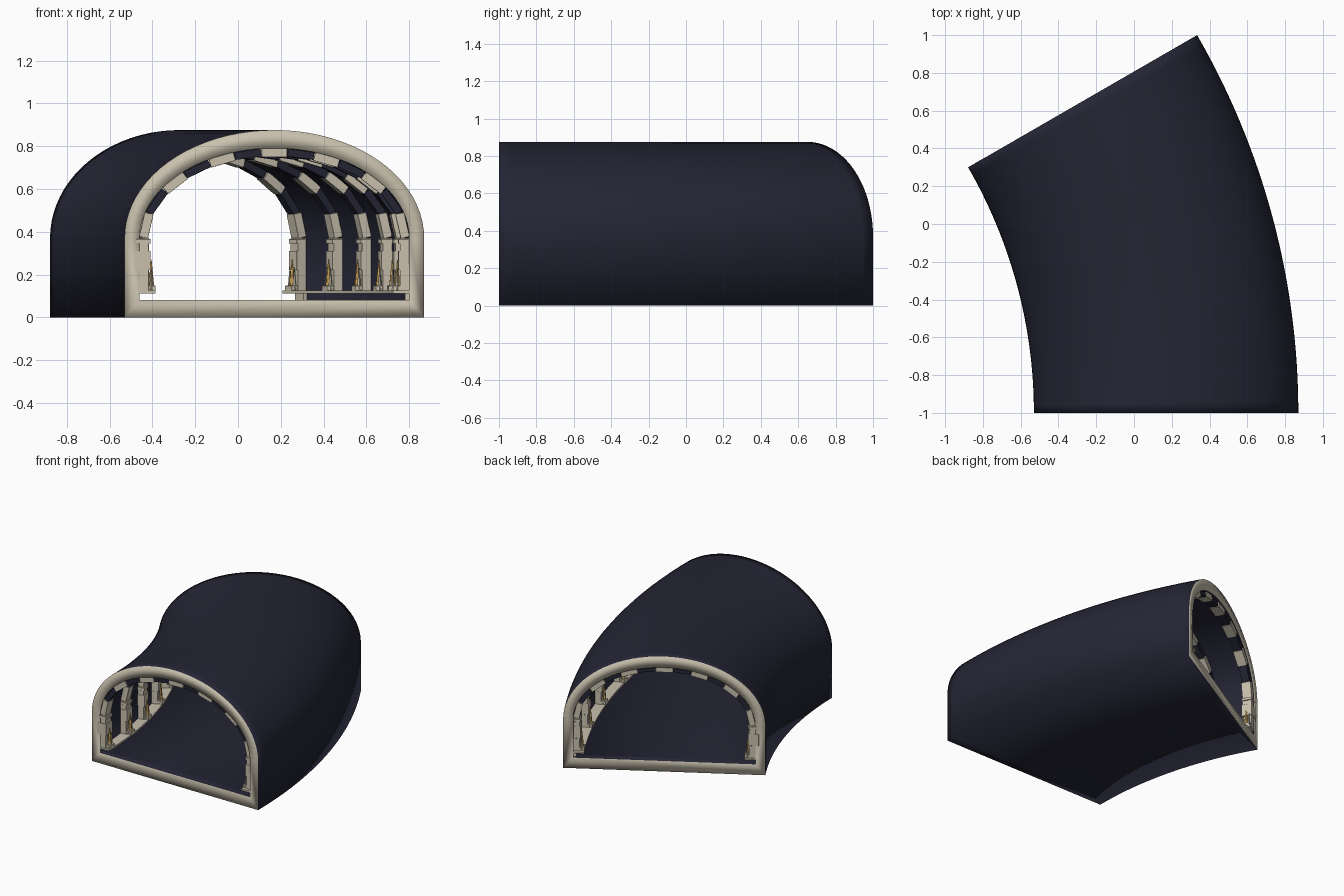
import bpy, bmesh, math
from mathutils import Matrix, Vector

if "Cube" in bpy.data.objects:
    bpy.data.objects.remove(bpy.data.objects["Cube"], do_unlink=True)


def material(name, rgb):
    m = bpy.data.materials.new(name)
    m.use_nodes = True
    m.diffuse_color = (*rgb, 1)
    m.node_tree.nodes["Principled BSDF"].inputs["Base Color"].default_value = (*rgb, 1)
    return m


MATS = [material("dark_navy", (0.018, 0.018, 0.036)),
        material("warm_cream", (0.58, 0.53, 0.42)),
        material("aged_gold", (0.55, 0.33, 0.08))]
NAVY, CREAM, GOLD = range(3)

# The passage turns about a vertical axis
PIVOT = Vector((-3.13, -1, 0))
RADIUS = 3.3
TURN = math.radians(30)
SPRING = 0.37          # height where the arch starts


def frame(angle):
    """Section plane at an angle: local x across, y along, z up."""
    return (Matrix.Translation(PIVOT) @ Matrix.Rotation(angle, 4, 'Z')
            @ Matrix.Translation((RADIUS, 0, 0)))


def add_object(name, bm):
    bmesh.ops.recalc_face_normals(bm, faces=bm.faces)
    mesh = bpy.data.meshes.new(name)
    bm.to_mesh(mesh)
    bm.free()
    for m in MATS:
        mesh.materials.append(m)
    ob = bpy.data.objects.new(name, mesh)
    bpy.context.collection.objects.link(ob)
    return ob


def arch_point(half, rise, t):
    return Vector((half * math.cos(t), 0, SPRING + rise * math.sin(t)))


def profile(half, rise, floor, steps=40):
    arc = [arch_point(half, rise, math.pi * i / steps) for i in range(steps + 1)]
    return [Vector((half, 0, floor)), *arc, Vector((-half, 0, floor))]


def sweep(bm, loop, steps):
    """Sweep a closed section loop round the bend, returning its rings."""
    rings = [[bm.verts.new(frame(TURN * i / steps) @ p) for p in loop]
             for i in range(steps + 1)]
    n = len(loop)
    for a, b in zip(rings, rings[1:]):
        for j in range(n):
            k = (j + 1) % n
            bm.faces.new((a[j], a[k], b[k], b[j]))
    return rings


# Shell: outer and inner skins joined by cream end rims
bm = bmesh.new()
outer = sweep(bm, profile(0.70, 0.505, 0.0), 32)
inner = sweep(bm, profile(0.63, 0.42, 0.08), 32)
for end in (0, -1):
    o, i = outer[end], inner[end]
    for j in range(len(o)):
        k = (j + 1) % len(o)
        bm.faces.new((o[j], o[k], i[k], i[j])).material_index = CREAM
shell = add_object("tunnel_shell", bm)
for p in shell.data.polygons:
    p.use_smooth = True

# Thin ledges along both walls
for side, name in ((1, "left_ledge"), (-1, "right_ledge")):
    bm = bmesh.new()
    a, b = side * 0.555, side * 0.635
    rings = sweep(bm, [Vector((a, 0, 0.112)), Vector((b, 0, 0.112)),
                       Vector((b, 0, 0.125)), Vector((a, 0, 0.125))], 24)
    bm.faces.new(rings[0])
    bm.faces.new(rings[-1])
    for f in bm.faces:
        f.material_index = CREAM
    add_object(name, bm)


def paint(geom, index):
    for f in {f for v in geom["verts"] for f in v.link_faces}:
        f.material_index = index


def box(bm, centre, size, index, tilt=0):
    mat = (Matrix.Translation(centre) @ Matrix.Rotation(tilt, 4, 'Y')
           @ Matrix.Diagonal((*size, 1)))
    paint(bmesh.ops.create_cube(bm, size=1, matrix=mat), index)


def spike(bm, centre, radius, height, index, sides=6):
    paint(bmesh.ops.create_cone(bm, cap_ends=True, segments=sides, radius1=radius,
                                radius2=radius * 0.1, depth=height,
                                matrix=Matrix.Translation(centre)), index)


def arch_blocks(bm, count=13):
    """Equal-length blocks round the arch in alternating colours."""
    fine = [arch_point(0.612, 0.402, math.pi * i / 400) for i in range(401)]
    dist = [0]
    for p, q in zip(fine, fine[1:]):
        dist.append(dist[-1] + (q - p).length)
    cuts = [min(range(401), key=lambda i: abs(dist[i] - dist[-1] * c / count))
            for c in range(count + 1)]
    for n, (a, b) in enumerate(zip(cuts, cuts[1:])):
        d = fine[b] - fine[a]
        size = (d.length * 0.96, 0.07, 0.042) if n % 2 == 0 else (d.length, 0.06, 0.036)
        box(bm, (fine[a] + fine[b]) / 2, size, NAVY if n % 2 else CREAM,
            -math.atan2(d.z, d.x))


# One rib: pillars with sconces, joined by the arch blocks
bm = bmesh.new()
arch_blocks(bm)
for s in (1, -1):
    box(bm, (s * 0.620, 0, 0.245), (0.066, 0.070, 0.25), CREAM)
    box(bm, (s * 0.617, 0, 0.265), (0.076, 0.076, 0.09), CREAM)
    box(bm, (s * 0.612, 0, 0.355), (0.066, 0.076, 0.02), CREAM)
    box(bm, (s * 0.572, 0, 0.135), (0.035, 0.060, 0.025), CREAM)
    spike(bm, (s * 0.575, 0, 0.205), 0.016, 0.13, GOLD)
    for y in (-0.022, 0.022):
        spike(bm, (s * 0.575, y, 0.180), 0.012, 0.11, CREAM, 4)
rib = add_object("rib_1", bm)
bevel = rib.modifiers.new("soft_edges", 'BEVEL')
bevel.width = 0.003
bevel.segments = 1

# Repeat the rib round the bend
RIBS = 6
for n in range(RIBS):
    ob = rib if n == 0 else rib.copy()
    if n:
        bpy.context.collection.objects.link(ob)
    ob.name = f"rib_{n + 1}"
    ob.matrix_world = frame(math.radians(0.8 + 28.4 * n / (RIBS - 1)))

# Plinths under the end ribs on the outer wall
for n, deg in ((1, 0.9), (2, 29.1)):
    bm = bmesh.new()
    box(bm, (0.625, 0, 0.098), (0.03, 0.08, 0.036), CREAM)
    add_object(f"plinth_{n}", bm).matrix_world = frame(math.radians(deg))
